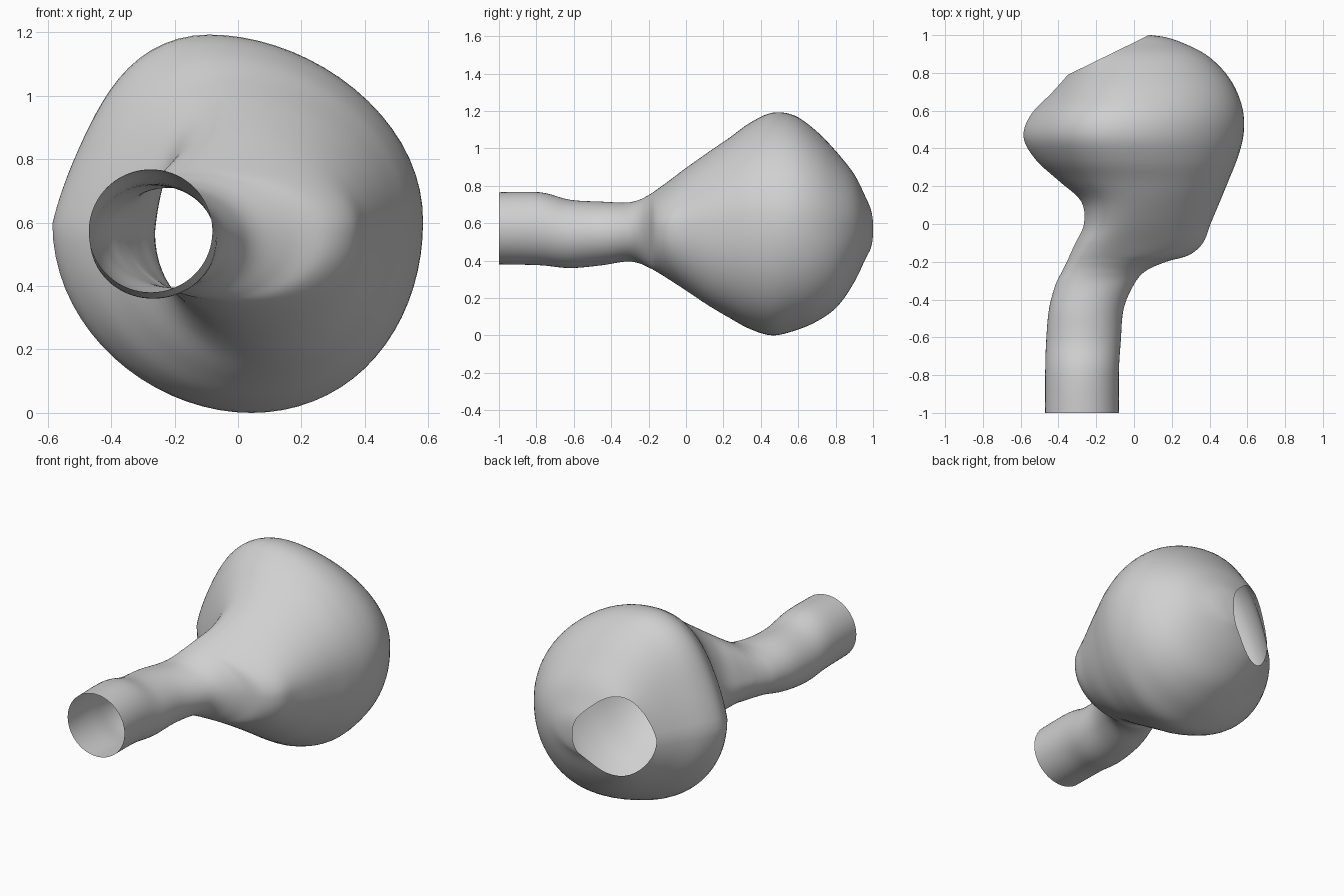
import bpy
import bmesh
import math
from mathutils import Vector

SIDES = 72      # points around each cross-section
STEPS = 5       # interpolated sections between stations

# Stations along the vessel: y, left edge, right edge, bottom, top, crown x
STATIONS = [
    (-1.0, -.47, -.08, .38, .765, -.275),
    (-.78, -.47, -.08, .375, .765, -.275),
    (-.62, -.465, -.07, .36, .725, -.27),
    (-.45, -.45, -.055, .375, .715, -.255),
    (-.32, -.415, .0, .395, .71, -.21),
    (-.25, -.38, .06, .385, .725, -.175),
    (-.2, -.355, .17, .363, .75, -.14),
    (-.165, -.34, .29, .345, .773, -.11),
    (-.1, -.31, .365, .305, .82, -.07),
    (.0, -.265, .405, .24, .895, -.02),
    (.12, -.28, .455, .16, .98, .0),
    (.23, -.4, .5, .095, 1.055, -.02),
    (.34, -.52, .545, .035, 1.135, -.06),
    (.46, -.585, .578, .0, 1.19, -.09),
    (.58, -.545, .58, .025, 1.175, -.08),
    (.7, -.43, .545, .075, 1.09, -.03),
    (.81, -.335, .475, .155, .975, .01),
    (.9, -.28, .375, .285, .86, .03),
    (.96, -.19, .255, .41, .74, .035),
    (.988, -.08, .17, .465, .675, .045),
    (1.0, .0, .09, .52, .62, .045),
]


def spline(a, b, c, d, t):
    """Catmull-Rom blend of four stations."""
    return [q + .5 * t * (r - p + t * (2 * p - 5 * q + 4 * r - s
                                       + t * (3 * (q - r) + s - p)))
            for p, q, r, s in zip(a, b, c, d)]


def interpolate(stations):
    padded = [stations[0]] + stations + [stations[-1]]
    sections = []
    for group in zip(padded, padded[1:], padded[2:], padded[3:]):
        sections += [spline(*group, step / STEPS) for step in range(STEPS)]
    return sections + [stations[-1]]


def add_ring(bm, section):
    """Rounded cross-section whose crown and base lean apart as it widens."""
    y, left, right, bottom, top, crown = section
    middle, height = (left + right) / 2, (bottom + top) / 2
    swell = max(0, right - left - .4)
    base = middle + .06 * swell
    ring = []
    for i in range(SIDES):
        angle = math.tau * i / SIDES
        c, s = math.cos(angle), math.sin(angle)
        lean = (crown if s > 0 else base) - middle
        # upper shoulders: flatter on one side, fuller on the other
        shoulder = max(0, s) * c * abs(c) * swell
        scale = 1 + shoulder * (.3 if c < 0 else .5 * max(0, .8 - swell))
        ring.append(bm.verts.new((middle + lean * s * s + (right - left) / 2 * c * scale,
                                  y,
                                  height + (top - bottom) / 2 * s * scale)))
    return ring


# One grey for the whole wall
grey = bpy.data.materials.new("light_grey")
grey.use_nodes = True
colour = (.63, .63, .63, 1)
grey.diffuse_color = colour
grey.node_tree.nodes["Principled BSDF"].inputs["Base Color"].default_value = colour

cube = bpy.data.objects.get("Cube")
if cube:
    bpy.data.objects.remove(cube, do_unlink=True)

# Vessel wall: open inlet tube swelling into a rounded sac
bm = bmesh.new()
rings = [add_ring(bm, section) for section in interpolate(STATIONS)]
for near, far in zip(rings, rings[1:]):
    for i in range(SIDES):
        j = (i + 1) % SIDES
        bm.faces.new((near[i], near[j], far[j], far[i]))
bm.faces.new(rings[-1])

# Flat slanted outlet opening on the back
bmesh.ops.bisect_plane(bm, geom=bm.verts[:] + bm.edges[:] + bm.faces[:],
                       plane_co=Vector((-.125, .9, .57)),
                       plane_no=Vector((-.44, .9, 0)).normalized(),
                       clear_outer=True)
bmesh.ops.recalc_face_normals(bm, faces=bm.faces[:])

mesh = bpy.data.meshes.new("vessel_wall")
bm.to_mesh(mesh)
bm.free()
mesh.materials.append(grey)
vessel = bpy.data.objects.new("vessel_wall", mesh)
bpy.context.collection.objects.link(vessel)
for face in mesh.polygons:
    face.use_smooth = True
